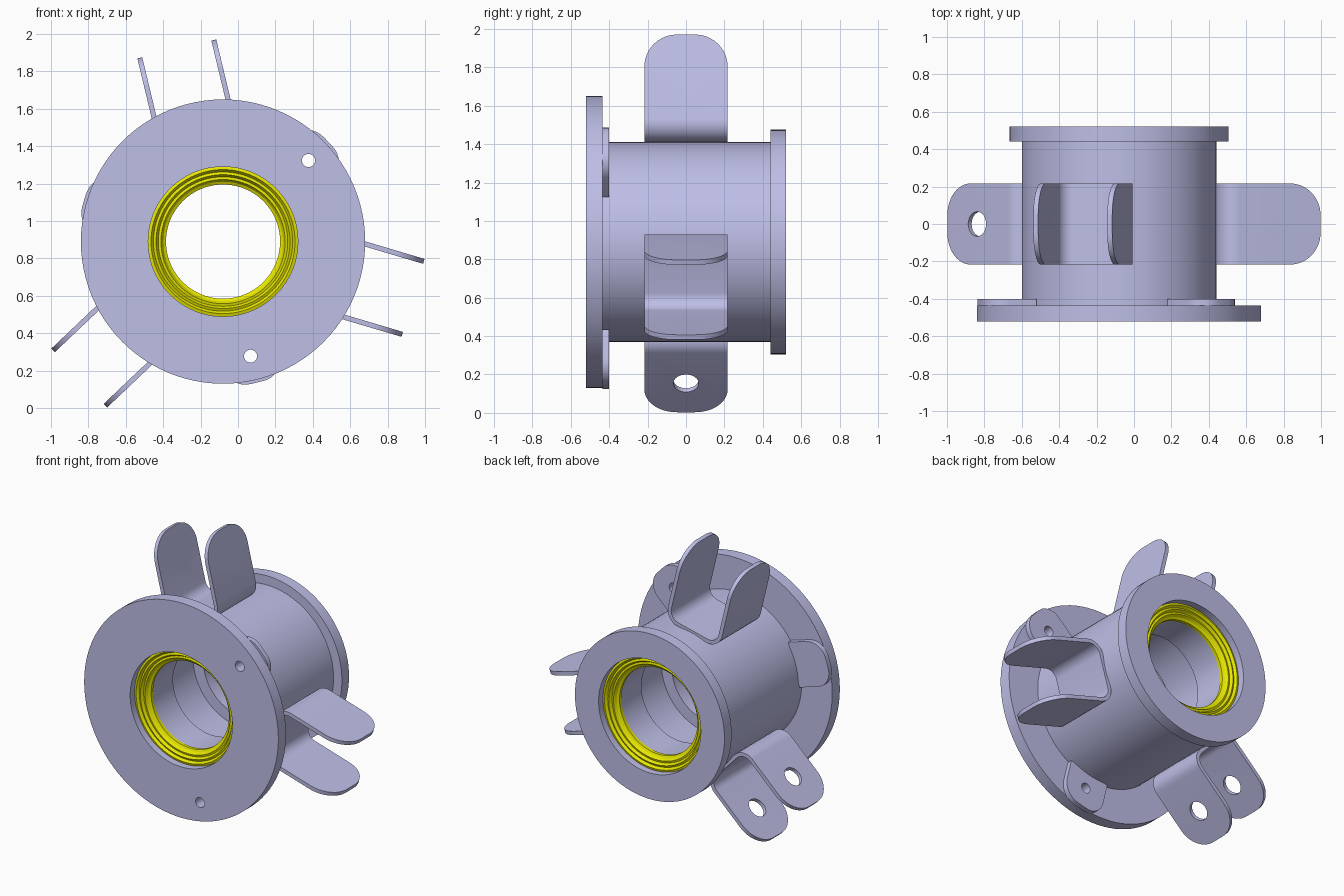
import bpy
import bmesh
from math import cos, sin, pi, radians, tan
from mathutils import Matrix, Vector

if "Cube" in bpy.data.objects:
    bpy.data.objects.remove(bpy.data.objects["Cube"], do_unlink=True)


def material(name, color):
    m = bpy.data.materials.new(name)
    m.use_nodes = True
    m.diffuse_color = color
    m.node_tree.nodes["Principled BSDF"].inputs["Base Color"].default_value = color
    return m


METAL = material("pale lavender metal", (0.645, 0.645, 1, 1))
YELLOW = material("yellow seal", (1, 1, 0, 1))

# Local frame: z runs along the bore and points to the front
AXIS = Matrix.Translation((-0.08, 0, 0.89)) @ Matrix.Rotation(pi / 2, 4, 'X')
FLIP = Matrix.Rotation(pi / 2, 4, 'X')


def spun(angle):
    return AXIS @ Matrix.Rotation(radians(angle), 4, 'Z')


def make_object(name, bm, matrix, mat):
    bm.transform(matrix)
    bmesh.ops.recalc_face_normals(bm, faces=bm.faces)
    mesh = bpy.data.meshes.new(name)
    bm.to_mesh(mesh)
    bm.free()
    mesh.materials.append(mat)
    ob = bpy.data.objects.new(name, mesh)
    bpy.context.collection.objects.link(ob)
    return ob


def lathe(name, profile, matrix, mat, steps=96):
    bm = bmesh.new()
    rings = []
    for i in range(steps):
        a = 2 * pi * i / steps
        rings.append([bm.verts.new((r * cos(a), r * sin(a), z)) for r, z in profile])
    n = len(profile)
    for i in range(steps):
        a, b = rings[i], rings[(i + 1) % steps]
        for j in range(n):
            k = (j + 1) % n
            bm.faces.new((a[j], b[j], b[k], a[k]))
    return make_object(name, bm, matrix, mat)


def prism(name, points, low, high, matrix, mat=METAL):
    bm = bmesh.new()
    face = bm.faces.new([bm.verts.new((x, y, low)) for x, y in points])
    grown = bmesh.ops.extrude_face_region(bm, geom=[face])["geom"]
    verts = [v for v in grown if isinstance(v, bmesh.types.BMVert)]
    bmesh.ops.translate(bm, verts=verts, vec=(0, 0, high - low))
    return make_object(name, bm, matrix, mat)


def rounded(corners, radius, steps=8):
    """Replace each inner corner of an open path by an arc."""
    pts = [Vector(c) for c in corners]
    out = [pts[0]]
    for p, c, q in zip(pts, pts[1:], pts[2:]):
        d, e = (p - c).normalized(), (q - c).normalized()
        centre = c + (d + e) * radius
        for i in range(steps + 1):
            a = pi / 2 * i / steps
            out.append(centre - e * radius * cos(a) - d * radius * sin(a))
    return out + [pts[-1]]


def circle(x, radius, steps=32):
    return [(x + radius * cos(2 * pi * i / steps), radius * sin(2 * pi * i / steps))
            for i in range(steps)]


def cut(ob, cutter, operation='DIFFERENCE'):
    mod = ob.modifiers.new("cut", 'BOOLEAN')
    mod.operation = operation
    mod.solver = 'EXACT'
    mod.object = cutter
    bpy.context.view_layer.objects.active = ob
    bpy.ops.object.modifier_apply(modifier=mod.name)
    bpy.data.objects.remove(cutter, do_unlink=True)


# Housing: tube with a wide front flange, a small back flange and a stepped bore
parts = []
housing = lathe("housing", [
    (0.40, 0.52), (0.76, 0.52), (0.76, 0.435), (0.52, 0.435),
    (0.52, -0.44), (0.585, -0.44), (0.585, -0.52), (0.40, -0.52),
    (0.40, -0.40), (0.31, -0.40), (0.31, -0.17), (0.39, -0.17),
    (0.39, 0.17), (0.31, 0.17), (0.31, 0.40), (0.40, 0.40)], AXIS, METAL)
parts.append(housing)

# Ridged seals, one in each end of the bore
seal = [(0.40, 0.40), (0.40, 0.47), (0.385, 0.475), (0.372, 0.458), (0.358, 0.465),
        (0.346, 0.446), (0.332, 0.45), (0.32, 0.43), (0.305, 0.422), (0.305, 0.40)]
for name, side in (("front_seal", 1), ("back_seal", -1)):
    parts.append(lathe(name, seal, AXIS @ Matrix.Scale(side, 4, (0, 0, 1)), YELLOW))

# Bolt lugs behind the front flange, drilled together with it
lug_outline = rounded([(0.505, -0.155), (0.775, -0.155), (0.775, 0.155), (0.505, 0.155)], 0.12)
for i in range(3):
    frame = spun(43.5 + 120 * i)
    lug = prism(f"bolt_lug_{i + 1}", lug_outline, 0.40, 0.435, frame)
    for ob in (lug, housing):
        cut(ob, prism("drill", circle(0.63, 0.035, 24), 0.3, 0.6, frame))
    parts.append(lug)

# U-shaped brackets with rounded, drilled arms
TIP, BASE, HALF, SHEET, WIDE = 1.06, 0.51, 0.217, 0.027, 0.217


def u_path(inset, radius):
    h, b = HALF - inset, BASE + inset
    return rounded([(TIP, h), (b, h), (b, -h), (TIP, -h)], radius)


section = u_path(0, 0.10) + u_path(SHEET, 0.10 - SHEET)[::-1]
arm_outline = rounded([(0.4, -WIDE), (TIP, -WIDE), (TIP, WIDE), (0.4, WIDE)], 0.17, 12)
for i in range(3):
    frame = spun(103.5 + 120 * i)
    bracket = prism(f"bracket_{i + 1}", section, -WIDE, WIDE, frame)
    # The trimming outline is a hair narrower to avoid coplanar sides
    trim = [(x - 0.0005, y * 0.998) for x, y in arm_outline]
    cut(bracket, prism("trim", trim, -0.4, 0.4, frame @ FLIP), 'INTERSECT')
    cut(bracket, prism("drill", circle(0.84, 0.066), -0.4, 0.4, frame @ FLIP))
    parts.append(bracket)

# Smooth shading with sharp edges kept
bpy.ops.object.select_all(action='DESELECT')
for ob in parts:
    ob.select_set(True)
bpy.context.view_layer.objects.active = housing
bpy.ops.object.shade_smooth_by_angle(angle=radians(30))
